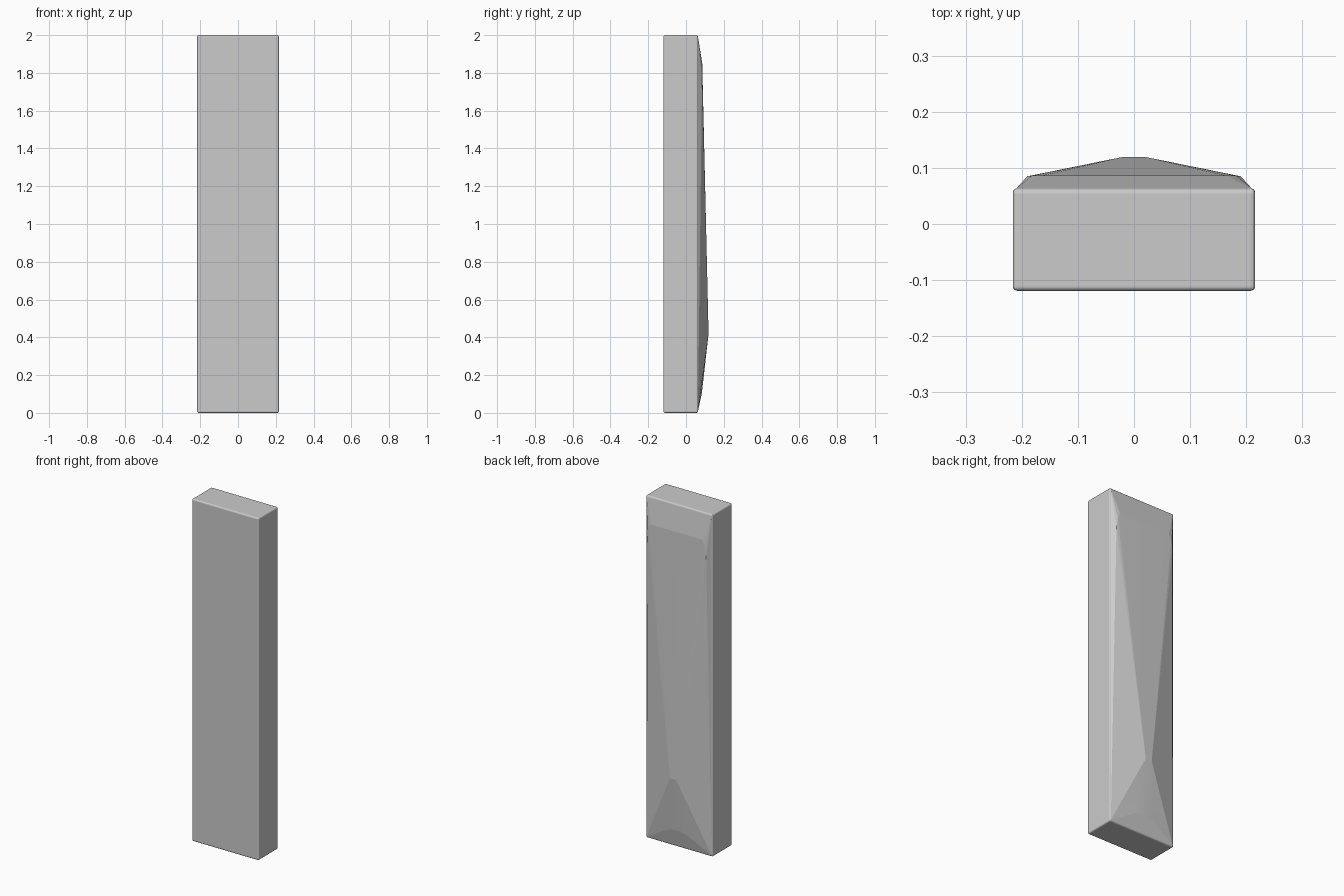
import bpy, bmesh, math

if "Cube" in bpy.data.objects:
    bpy.data.objects.remove(bpy.data.objects["Cube"])

# Right half of the outline: flat front block and the faceted domed back
half = [(0.216, y, z) for y in (-0.119, 0.062) for z in (0, 2)]
half += [
    (0.165, 0.086, 1.85), (0.182, 0.086, 1.82), (0.19, 0.085, 1.76),  # upper rounded shoulder
    (0.02, 0.1195, 0.42),                                             # crest
    (0.02, 0.084, 0.105), (0.06, 0.082, 0.095),                       # lower arch
]

# Mirror the points and wrap them in one convex faceted body
bm = bmesh.new()
for x, y, z in half:
    for s in (-1, 1):
        bm.verts.new((s * x, y, z))
res = bmesh.ops.convex_hull(bm, input=bm.verts[:])
junk = [v for v in bm.verts if not v.link_faces]
bmesh.ops.delete(bm, geom=junk, context='VERTS')
bmesh.ops.dissolve_limit(bm, angle_limit=math.radians(0.5),
                         verts=bm.verts[:], edges=bm.edges[:])
bmesh.ops.recalc_face_normals(bm, faces=bm.faces[:])
mesh = bpy.data.meshes.new("faceted_slab")
bm.to_mesh(mesh)
bm.free()
slab = bpy.data.objects.new("faceted_slab", mesh)
bpy.context.collection.objects.link(slab)

# Small rounded edges on the block
bev = slab.modifiers.new("rounded_edges", 'BEVEL')
bev.width = 0.008
bev.segments = 3
bev.limit_method = 'ANGLE'
bev.angle_limit = math.radians(40)

bpy.context.view_layer.objects.active = slab
slab.select_set(True)
bpy.ops.object.modifier_apply(modifier=bev.name)
bpy.ops.object.shade_smooth_by_angle(angle=math.radians(4))
